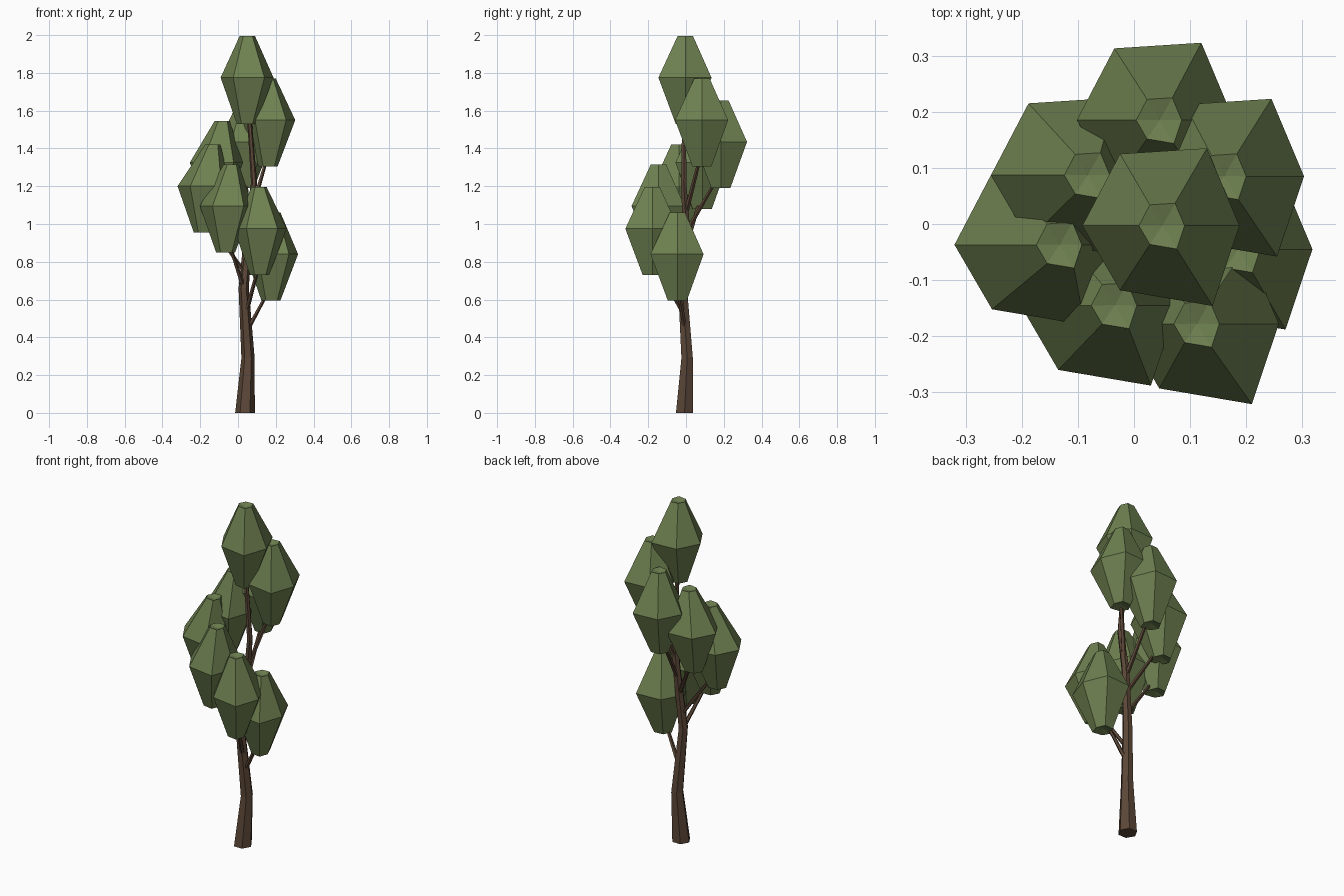
import bpy, bmesh, math
from mathutils import Vector

if "Cube" in bpy.data.objects:
    bpy.data.objects.remove(bpy.data.objects["Cube"])


def material(name, rgb):
    m = bpy.data.materials.new(name)
    m.diffuse_color = (*rgb, 1)
    m.use_nodes = True
    m.node_tree.nodes["Principled BSDF"].inputs["Base Color"].default_value = m.diffuse_color
    return m


LEAF = material("leaf green", (0.155, 0.215, 0.08))
BARK = material("bark brown", (0.105, 0.062, 0.038))


def loft(name, rings, mat, dip=0.0):
    """Skin a stack of rings; each end closes with a fan around a centre point."""
    bm = bmesh.new()
    loops = [[bm.verts.new(p) for p in ring] for ring in rings]
    n = len(loops[0])
    for a, b in zip(loops, loops[1:]):
        for i in range(n):
            j = (i + 1) % n
            bm.faces.new((a[i], a[j], b[j], b[i]))
    for loop, s in ((loops[0], 1), (loops[-1], -1)):
        mid = sum((v.co for v in loop), Vector()) / n
        c = bm.verts.new(mid + Vector((0, 0, s * dip)))
        for i in range(n):
            bm.faces.new((loop[i], loop[(i + 1) % n], c))
    bmesh.ops.recalc_face_normals(bm, faces=bm.faces)
    me = bpy.data.meshes.new(name)
    bm.to_mesh(me)
    bm.free()
    me.materials.append(mat)
    ob = bpy.data.objects.new(name, me)
    bpy.context.collection.objects.link(ob)


def limb(name, path, sides):
    """Tapered limb along (x, y, z, radius) points, with level rings."""
    rings = []
    for x, y, z, r in path:
        rings.append([(x + r * math.cos(math.tau * i / sides),
                       y + r * math.sin(math.tau * i / sides), z)
                      for i in range(sides)])
    loft(name, rings, BARK)


# Trunk with its kinks
TRUNK = [(0.037, -0.008, 0.0, 0.052), (0.053, 0.006, 0.29, 0.035),
         (0.03, -0.018, 0.66, 0.027), (0.06, 0.0, 1.0, 0.022),
         (0.085, -0.012, 1.22, 0.016), (0.06, -0.01, 1.56, 0.012)]
limb("trunk", TRUNK, 6)


def trunk_at(z):
    for a, b in zip(TRUNK, TRUNK[1:]):
        if a[2] <= z <= b[2]:
            t = (z - a[2]) / (b[2] - a[2])
            return [a[k] + t * (b[k] - a[k]) for k in range(2)]


# Leaf clump: slightly uneven hexagon, wide in the middle, cut off at both ends
HEX = [(0.138, 0.0), (0.08, 0.138), (-0.075, 0.128),
       (-0.142, 0.0), (-0.075, -0.115), (0.09, -0.143)]

# x, y, z of widest ring, x lean of the cap, z where the branch leaves the trunk
CLUMPS = [(0.05, -0.003, 1.775, 0.0, None),
          (0.165, 0.085, 1.55, -0.005, 1.05),
          (0.04, 0.185, 1.435, 0.005, 0.95),
          (-0.113, 0.087, 1.325, 0.03, 0.86),
          (-0.178, -0.037, 1.2, 0.045, 0.74),
          (-0.06, -0.145, 1.095, 0.025, 0.66),
          (0.12, -0.178, 0.975, -0.008, 0.52),
          (0.18, -0.045, 0.84, 0.005, 0.43)]

for k, (x, y, z, lean, fork) in enumerate(CLUMPS, 1):
    rings = []
    for dz, s, dx in ((-0.245, 0.36, -0.005), (0, 1, 0), (0.22, 0.29, lean)):
        rings.append([(x + dx + s * px, y + s * py, z + dz) for px, py in HEX])
    loft(f"leaf_clump_{k}", rings, LEAF, 0.012)
    # Thin branch from the trunk into the clump
    if fork:
        bx, by = trunk_at(fork)
        limb(f"branch_{k}", [(bx, by, fork, 0.014),
                             (bx + 0.55 * (x - bx), by + 0.55 * (y - by),
                              fork + 0.55 * (z - 0.16 - fork), 0.011),
                             (x, y, z - 0.16, 0.008)], 5)
